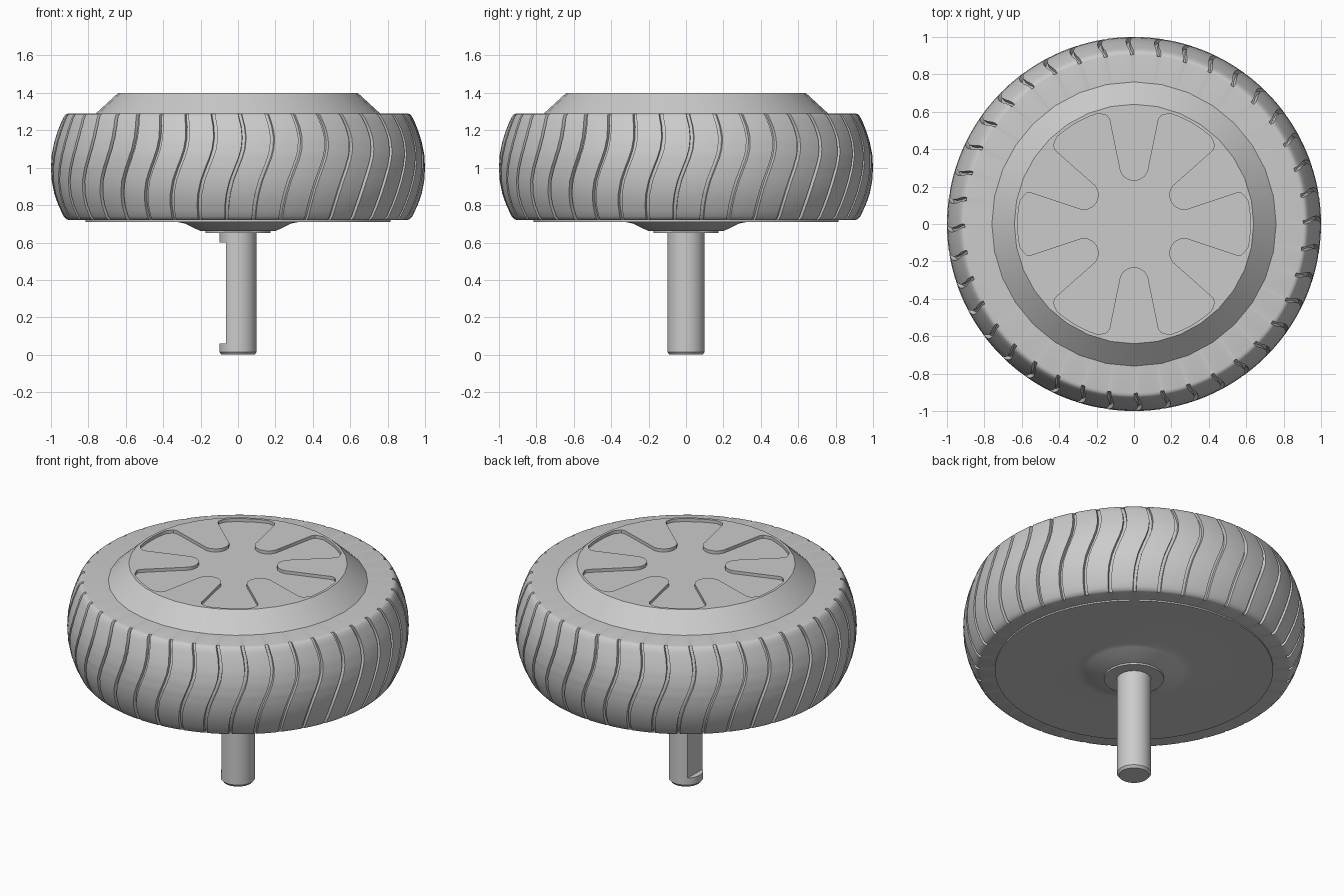
import bpy, bmesh, math
from math import sin, cos, pi, radians

cube = bpy.data.objects.get("Cube")
if cube:
    bpy.data.objects.remove(cube, do_unlink=True)

grey = bpy.data.materials.new("plain_grey")
grey.use_nodes = True
colour = (0.6, 0.6, 0.6, 1)
grey.diffuse_color = colour
grey.node_tree.nodes["Principled BSDF"].inputs["Base Color"].default_value = colour


def finish(name, bm):
    bmesh.ops.recalc_face_normals(bm, faces=bm.faces[:])
    mesh = bpy.data.meshes.new(name)
    bm.to_mesh(mesh)
    bm.free()
    mesh.materials.append(grey)
    obj = bpy.data.objects.new(name, mesh)
    bpy.context.collection.objects.link(obj)
    return obj


def activate(obj):
    bpy.ops.object.select_all(action='DESELECT')
    obj.select_set(True)
    bpy.context.view_layer.objects.active = obj


def smooth(obj, angle=30):
    activate(obj)
    bpy.ops.object.shade_smooth_by_angle(angle=radians(angle))


def skin(bm, rings, closed=False):
    """Join rings of points with quads; open ends get flat caps."""
    loops = [[bm.verts.new(p) for p in ring] for ring in rings]
    n = len(loops[0])
    pairs = list(zip(loops, loops[1:]))
    if closed:
        pairs.append((loops[-1], loops[0]))
    for a, b in pairs:
        for i in range(n):
            j = (i + 1) % n
            bm.faces.new((a[i], a[j], b[j], b[i]))
    if not closed:
        bm.faces.new(loops[0])
        bm.faces.new(loops[-1])


def lathe(name, profile, sides):
    bm = bmesh.new()
    skin(bm, [[(r * cos(2 * pi * i / sides), r * sin(2 * pi * i / sides), z)
               for i in range(sides)] for r, z in profile])
    return finish(name, bm)


def cut(obj, cutter):
    activate(obj)
    mod = obj.modifiers.new("cut", 'BOOLEAN')
    mod.operation = 'DIFFERENCE'
    mod.solver = 'EXACT'
    mod.object = cutter
    bpy.ops.object.modifier_apply(modifier=mod.name)
    bpy.data.objects.remove(cutter, do_unlink=True)


# Tyre: bulged ring with forty S-shaped tread grooves
def blend(points, z):
    for (z0, v0), (z1, v1) in zip(points, points[1:]):
        if z <= z1:
            t = (z - z0) / (z1 - z0)
            return v0 + (v1 - v0) * t
    return points[-1][1]


bulge = [(.72, .905), (.725, .918), (.74, .932), (.8, .961), (.86, .982), (.93, .996),
         (1.0, 1.0), (1.07, .996), (1.14, .982), (1.2, .963), (1.26, .938),
         (1.28, .926), (1.287, .918), (1.29, .905)]
sway = [(.72, -.076), (.8, -.072), (.86, -.063), (.93, -.045), (.99, -.022), (1.05, .002),
        (1.1, .017), (1.16, .024), (1.22, .018), (1.29, 0)]
levels = sorted({z for z, _ in bulge} | {z for z, _ in sway} | {.77, .89, .96, 1.02, 1.12, 1.24})
pitch = 2 * pi / 40
half = .011
columns = [(-half, 0), (-half * .8, 1), (half * .8, 1), (half, 0),
           (pitch * .36, 0), (pitch * .64, 0)]
rings = []
for z in levels:
    r = blend(bulge, z)
    depth = .022 if .722 < z < 1.289 else 0
    ring = []
    for k in range(40):
        for offset, sunk in columns:
            a = -pi / 2 + .01 + k * pitch + offset + blend(sway, z)
            ring.append(((r - depth * sunk) * cos(a), (r - depth * sunk) * sin(a), z))
    rings.append(ring)
# Side walls run inward from the tread to a hidden inner wall
for index, z in ((len(rings) - 1, 1.29), (0, .72)):
    rings.append([(x * .7, y * .7, z) for x, y, _ in rings[index]])
bm = bmesh.new()
skin(bm, rings, closed=True)
smooth(finish("tyre", bm), 35)

# Hub cap: sloped cover with a shallow six-armed recess
cap = lathe("hub_cap", [(.76, 1.25), (.76, 1.29), (.64, 1.4)], 32)

outline = []
for k in range(6):
    axis = radians(30 + 60 * k)
    # rounded tongue between two arms, then the outer arc of the next arm
    local = [(.586, -.165), (.58, -.145), (.56, -.131)]
    for s in range(9):
        t = -pi / 2 - pi * s / 8
        local.append((.31 + .08 * cos(t), .08 * sin(t)))
    local += [(.56, .131), (.58, .145), (.586, .165)]
    for u, v in local:
        outline.append((u * cos(axis) - v * sin(axis), u * sin(axis) + v * cos(axis)))
    for s in range(7):
        a = axis + radians(18.5 + 23 * s / 6)
        outline.append((.622 * cos(a), .622 * sin(a)))
bm = bmesh.new()
skin(bm, [[(x, y, z) for x, y in outline] for z in (1.38, 1.45)])
cut(cap, finish("recess_cutter", bm))
smooth(cap)

# Back plate with its coned boss and collar
smooth(lathe("back_plate", [(.815, .74), (.815, .711), (.36, .711), (.32, .709), (.285, .702),
                            (.2, .661)], 64))
smooth(lathe("collar", [(.175, .68), (.175, .65)], 48))

# Axle with a chamfered tip and a flat cut on its right side
axle = lathe("axle", [(.1, .67), (.1, .015), (.088, 0)], 48)
bm = bmesh.new()
bmesh.ops.create_cube(bm, size=1)
bmesh.ops.scale(bm, vec=(.2, .4, .54), verts=bm.verts)
bmesh.ops.translate(bm, vec=(-.165, 0, .33), verts=bm.verts)
cut(axle, finish("flat_cutter", bm))
smooth(axle)
